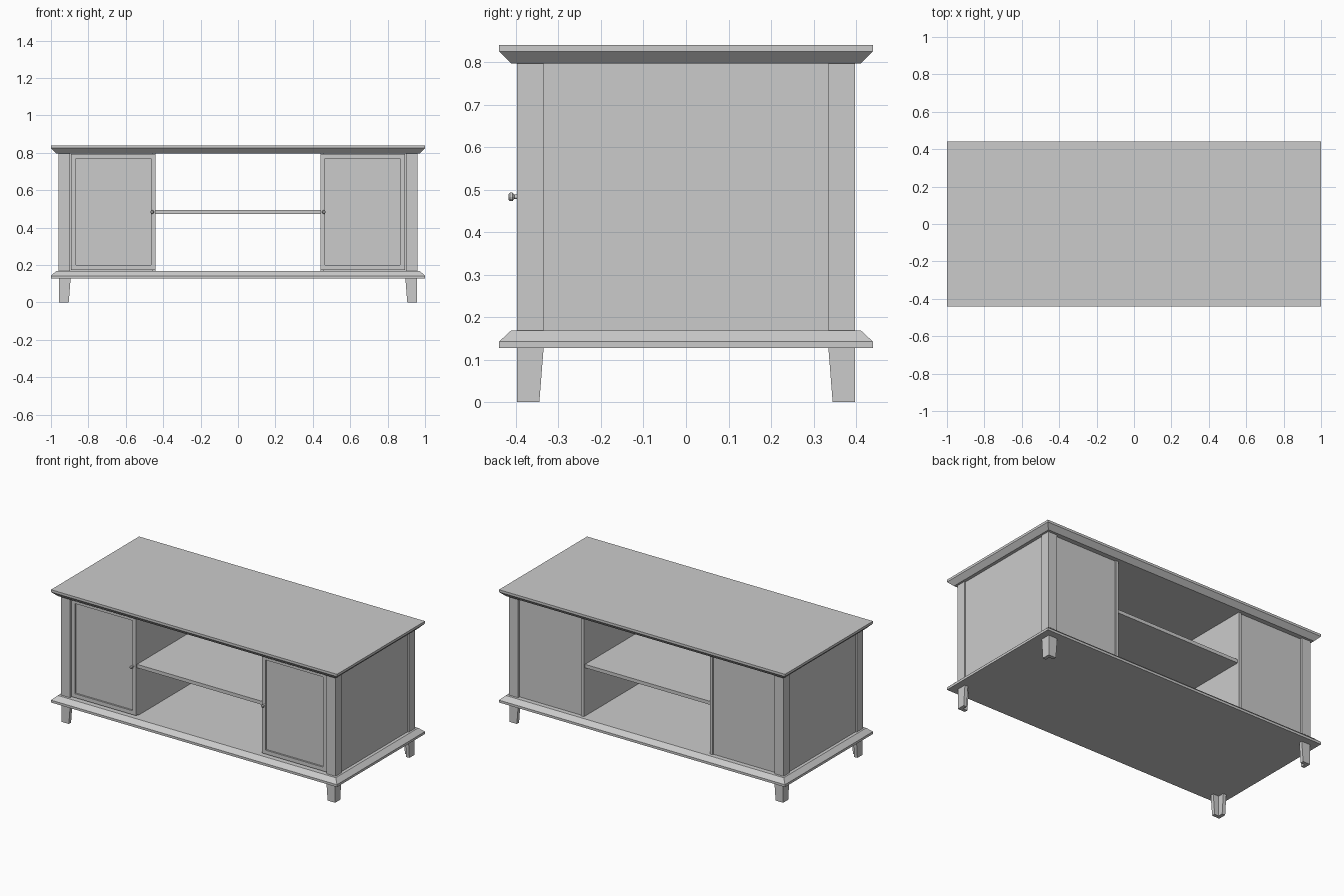
import bpy, bmesh
from mathutils import Vector

cube = bpy.data.objects.get("Cube")
if cube:
    bpy.data.objects.remove(cube, do_unlink=True)

grey = bpy.data.materials.new("painted_grey")
grey.use_nodes = True
colour = (0.6, 0.6, 0.6, 1)
grey.diffuse_color = colour
grey.node_tree.nodes["Principled BSDF"].inputs["Base Color"].default_value = colour


def finish(name, bm):
    bmesh.ops.recalc_face_normals(bm, faces=bm.faces[:])
    mesh = bpy.data.meshes.new(name)
    bm.to_mesh(mesh)
    bm.free()
    mesh.materials.append(grey)
    obj = bpy.data.objects.new(name, mesh)
    bpy.context.collection.objects.link(obj)
    return obj


def loft(name, rings):
    """Join a stack of equal-sized point rings into a closed solid."""
    bm = bmesh.new()
    loops = [[bm.verts.new(p) for p in ring] for ring in rings]
    for low, high in zip(loops, loops[1:]):
        for i in range(len(low)):
            j = (i + 1) % len(low)
            bm.faces.new((low[i], low[j], high[j], high[i]))
    bm.faces.new(loops[0])
    bm.faces.new(loops[-1])
    return finish(name, bm)


def rectangle(x0, x1, y0, y1, z):
    return [(x0, y0, z), (x1, y0, z), (x1, y1, z), (x0, y1, z)]


def box(name, x0, x1, y0, y1, z0, z1):
    return loft(name, [rectangle(x0, x1, y0, y1, z) for z in (z0, z1)])


def slab(name, levels):
    """Board with a bevelled rim, from (inset, height) levels."""
    return loft(name, [rectangle(i - 1, 1 - i, i - 0.44, 0.44 - i, z) for i, z in levels])


# Top and base boards
BASE, TOP = 0.168, 0.797
slab("top_board", [(0.028, TOP), (0.0, 0.825), (0.0, 0.84)])
slab("base_board", [(0.0, 0.127), (0.0, 0.142), (0.028, BASE)])

# Open middle shelf
box("shelf", -0.44, 0.44, -0.38, 0.38, 0.473, 0.495)


def leg(name, sx, sy):
    """Tapered foot made of two boards meeting at the outer corner."""
    rings = []
    for width, z in ((0.052, 0), (0.062, 0.127)):
        t = 0.022
        plan = [(0, 0), (width, 0), (width, t), (t, t), (t, width), (0, width)]
        rings.append([(sx * (0.957 - a), sy * (0.397 - b), z) for a, b in plan])
    loft(name, rings)


def door(name, x0, x1):
    """Framed door with a sunken panel."""
    obj = box(name, x0, x1, -0.39, -0.365, BASE + 0.006, TOP - 0.004)
    bm = bmesh.new()
    bm.from_mesh(obj.data)
    front = [f for f in bm.faces if f.normal.y < -0.9]
    bmesh.ops.inset_region(bm, faces=front, thickness=0.035)
    bmesh.ops.inset_region(bm, faces=front, thickness=0.0005, depth=-0.01)
    bm.to_mesh(obj.data)
    bm.free()


def knob(name, x):
    """Small turned knob pointing forward."""
    bm = bmesh.new()
    profile = [(0.006, -0.388), (0.005, -0.404), (0.01, -0.408), (0.01, -0.414), (0.006, -0.418)]
    points = [bm.verts.new((x + r, y, 0.483)) for r, y in profile]
    edges = [bm.edges.new(pair) for pair in zip(points, points[1:])]
    bmesh.ops.spin(bm, geom=points + edges, cent=(x, 0, 0.483), axis=Vector((0, 1, 0)),
                   angle=6.2831853, steps=12, use_merge=True)
    bmesh.ops.remove_doubles(bm, verts=bm.verts[:], dist=0.0001)
    bmesh.ops.holes_fill(bm, edges=bm.edges[:], sides=12)
    finish(name, bm)


for side, sx in (("left", 1), ("right", -1)):
    def span(a, b):
        return sorted((sx * a, sx * b))

    # Corner posts and feet
    for end, sy in (("front", -1), ("back", 1)):
        y0, y1 = sorted((sy * 0.335, sy * 0.397))
        box(f"{end}_{side}_post", *span(0.897, 0.96), y0, y1, BASE, TOP)
        leg(f"{end}_{side}_leg", sx, sy)

    # Cupboard carcass
    box(f"{side}_side_panel", *span(0.932, 0.952), -0.335, 0.335, BASE, TOP)
    box(f"{side}_partition", *span(0.44, 0.46), -0.365, 0.39, BASE, TOP)
    box(f"{side}_back_panel", *span(0.46, 0.897), 0.364, 0.382, BASE, TOP)

    # Door and knob
    door(f"{side}_door", *span(0.44, 0.892))
    knob(f"{side}_knob", sx * 0.459)
